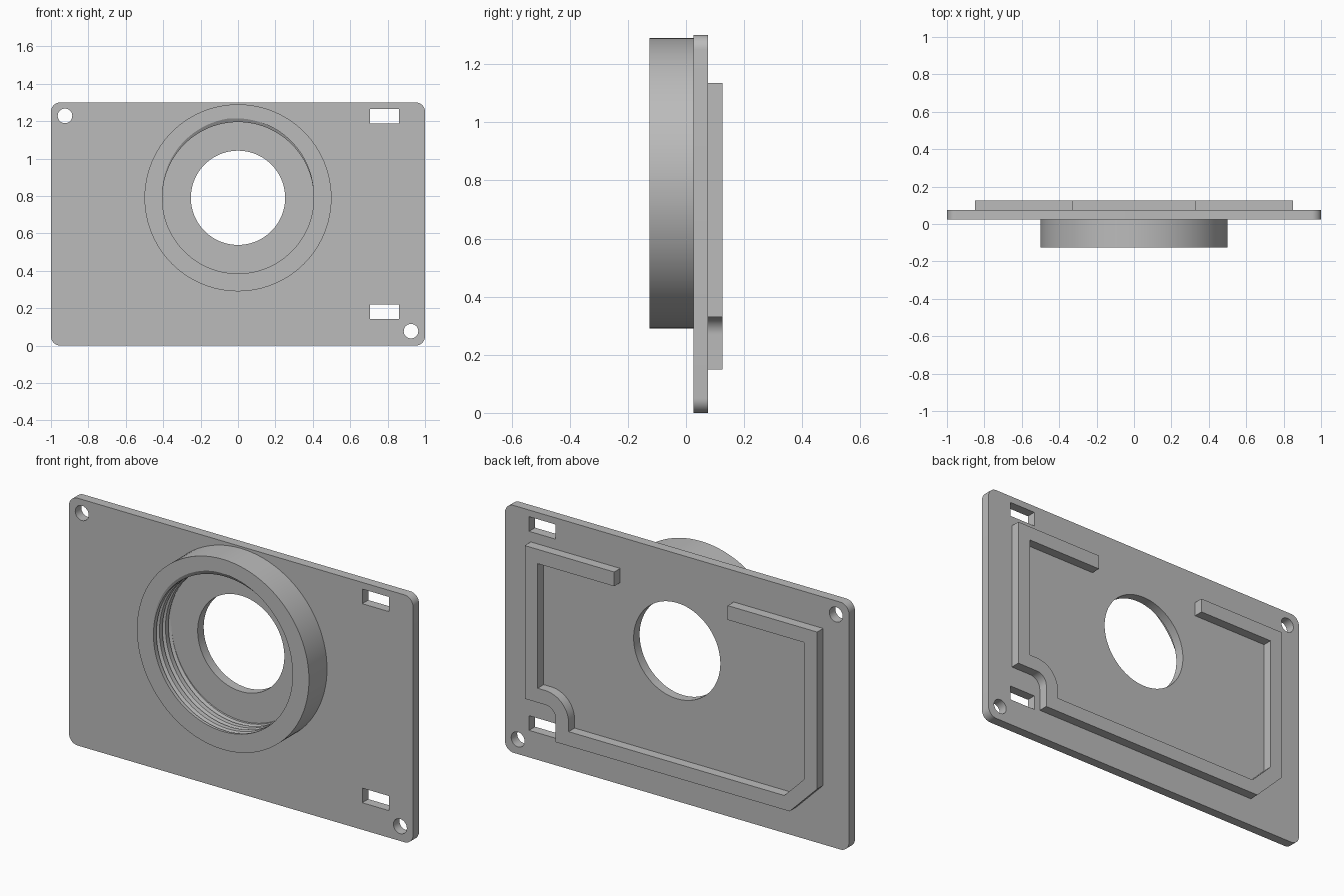
import bpy, bmesh
from math import pi, cos, sin, radians, tau

cube = bpy.data.objects.get("Cube")
if cube:
    bpy.data.objects.remove(cube, do_unlink=True)

grey = bpy.data.materials.new("plain grey")
grey.use_nodes = True
grey.diffuse_color = (0.5, 0.5, 0.5, 1)
grey.node_tree.nodes["Principled BSDF"].inputs["Base Color"].default_value = (0.5, 0.5, 0.5, 1)


def arc(cx, cz, r, start, end, steps):
    angles = [radians(start + (end - start) * i / steps) for i in range(steps + 1)]
    return [(cx + r * cos(a), cz + r * sin(a)) for a in angles]


def circle(cx, cz, r, steps):
    return arc(cx, cz, r, 0, 360, steps)[:-1]


def rect(x0, x1, z0, z1):
    return [(x0, z0), (x1, z0), (x1, z1), (x0, z1)]


def finish(obj):
    """Weld, orient and shade a mesh object."""
    bm = bmesh.new()
    bm.from_mesh(obj.data)
    bmesh.ops.remove_doubles(bm, verts=bm.verts, dist=0.00005)
    bmesh.ops.dissolve_degenerate(bm, edges=bm.edges, dist=0.00005)
    bmesh.ops.recalc_face_normals(bm, faces=bm.faces)
    bm.to_mesh(obj.data)
    bm.free()
    obj.data.materials.clear()
    obj.data.materials.append(grey)
    bpy.ops.object.select_all(action='DESELECT')
    obj.select_set(True)
    bpy.context.view_layer.objects.active = obj
    bpy.ops.object.shade_smooth_by_angle(angle=radians(25))


def extrude_outline(name, loops, y0, y1):
    """Extrude x-z outlines along y; loops inside the first become holes."""
    curve = bpy.data.curves.new(name, 'CURVE')
    curve.dimensions = '2D'
    curve.fill_mode = 'BOTH'
    curve.extrude = (y1 - y0) / 2
    for loop in loops:
        spline = curve.splines.new('POLY')
        spline.points.add(len(loop) - 1)
        for point, (x, z) in zip(spline.points, loop):
            point.co = (x, z, 0, 1)
        spline.use_cyclic_u = True
    obj = bpy.data.objects.new(name, curve)
    bpy.context.collection.objects.link(obj)
    obj.rotation_euler = (pi / 2, 0, 0)
    obj.location.y = (y0 + y1) / 2
    bpy.ops.object.select_all(action='DESELECT')
    obj.select_set(True)
    bpy.context.view_layer.objects.active = obj
    bpy.ops.object.convert(target='MESH')
    bpy.ops.object.transform_apply(location=True, rotation=True, scale=True)
    finish(bpy.context.object)


# Mounting plate with rounded corners, lens opening, screw holes and slots
FRONT, BACK, TOP, LENS_Z = 0.025, 0.075, 1.3, 0.79
R = 0.05
outline = []
for x, z, start in ((1 - R, TOP - R, 0), (R - 1, TOP - R, 90), (R - 1, R, 180), (1 - R, R, 270)):
    outline += arc(x, z, R, start, start + 90, 10)
holes = [circle(0, LENS_Z, 0.252, 96),
         circle(-0.925, 1.228, 0.039, 32), circle(0.925, 0.077, 0.039, 32)]
slots = [rect(0.705, 0.86, z, z + 0.077) for z in (0.142, 1.188)]
extrude_outline("mounting_plate", [outline] + holes + slots, FRONT, BACK)


# Locating rib: an open frame of constant width on the back
def rib_side(inset):
    x, low, high = 0.85 - inset, 0.15 + inset, 1.135 - inset
    cut = 0.16 - inset * (2 - 2 ** 0.5)
    notch = arc(0.73, 0.27, 0.06 + inset, 90, 180, 14)
    return ([(0.33, high), (x, high), (x, notch[0][1])] + notch
            + [(notch[-1][0], low), (cut - x, low), (-x, low + cut), (-x, high), (-0.33, high)])


extrude_outline("locating_rib", [rib_side(0) + rib_side(0.075)[::-1]], BACK, 0.125)

# Lens collar with an internal helical thread
STEPS, PER_TURN, PITCH = 96, 12, 0.05
RIM, CREST, DEPTH, OUTER = -0.125, 0.405, 0.022, 0.5


def bore_radius(y, angle):
    phase = ((y - RIM) / PITCH + angle / tau - 0.27 + 0.5) % 1 - 0.5
    return CREST + DEPTH * max(0, 1 - abs(phase) / 0.25)


bm = bmesh.new()


def vert(r, angle, y):
    return bm.verts.new((r * cos(angle), y, LENS_Z + r * sin(angle)))


columns = []
for i in range(STEPS + 1):
    angle = tau * i / STEPS
    column = [vert(OUTER, angle, FRONT), vert(OUTER, angle, RIM)]
    for k in range(-PER_TURN, 5 * PER_TURN):
        y = RIM + PITCH * ((k + 0.27 * PER_TURN) / PER_TURN - angle / tau)
        y = min(max(y, RIM), FRONT)
        column.append(vert(bore_radius(y, angle), angle, y))
    columns.append(column)
for a, b in zip(columns, columns[1:]):
    for k in range(len(a) - 1):
        bm.faces.new((a[k], a[k + 1], b[k + 1], b[k]))
mesh = bpy.data.meshes.new("threaded_collar")
bm.to_mesh(mesh)
bm.free()
collar = bpy.data.objects.new("threaded_collar", mesh)
bpy.context.collection.objects.link(collar)
finish(collar)
